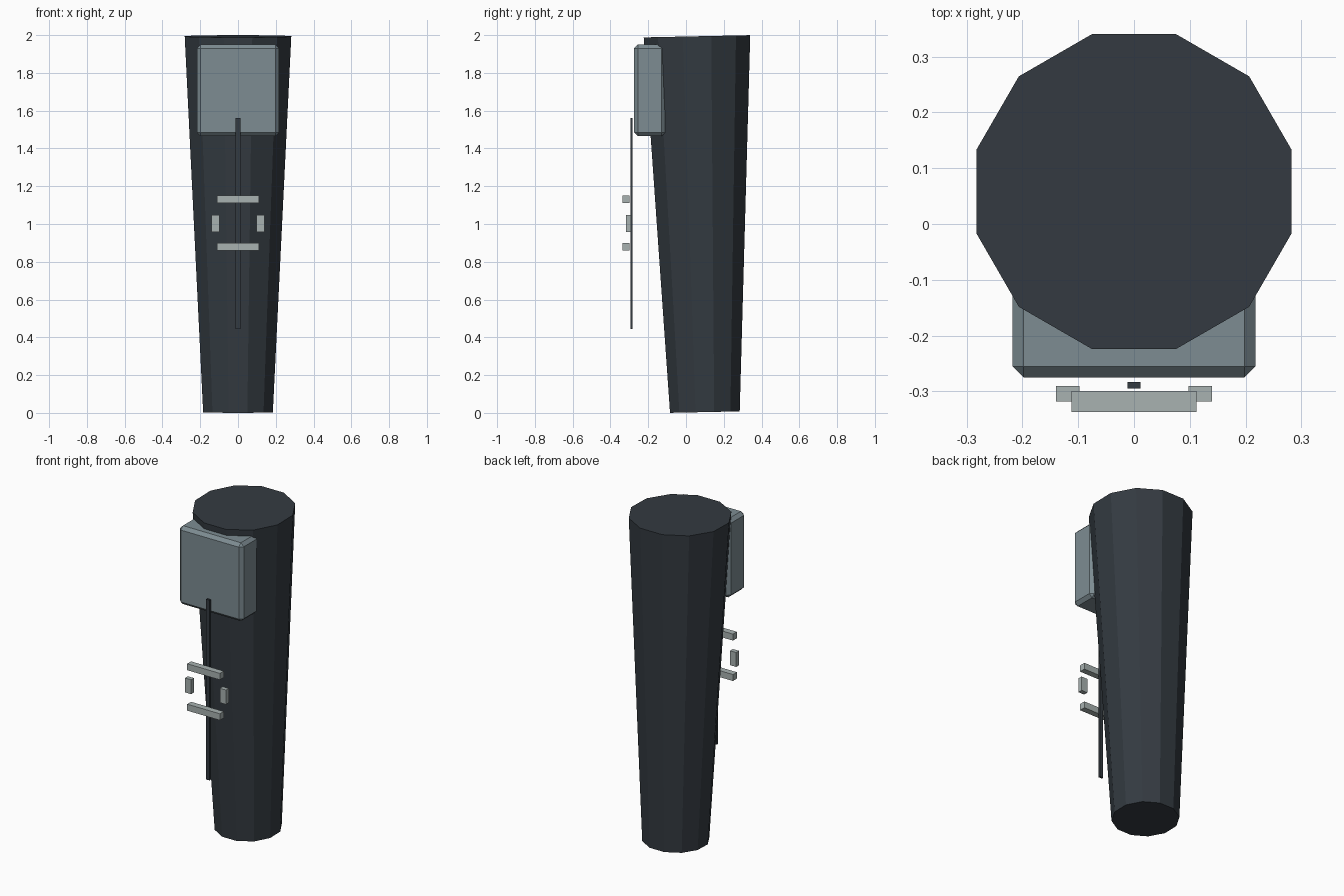
import bpy, bmesh, math
from mathutils import Matrix

if "Cube" in bpy.data.objects:
    bpy.data.objects.remove(bpy.data.objects["Cube"])


def material(name, rgb):
    m = bpy.data.materials.new(name)
    m.diffuse_color = (*rgb, 1)
    m.use_nodes = True
    m.node_tree.nodes["Principled BSDF"].inputs["Base Color"].default_value = m.diffuse_color
    return m


CHARCOAL = material("charcoal", (0.034, 0.043, 0.053))
GLASS = material("blue_grey", (0.205, 0.262, 0.288))
METAL = material("pale_grey", (0.392, 0.445, 0.440))


def add_object(name, bm, mat):
    mesh = bpy.data.meshes.new(name)
    bm.to_mesh(mesh)
    bm.free()
    mesh.materials.append(mat)
    ob = bpy.data.objects.new(name, mesh)
    bpy.context.collection.objects.link(ob)
    return ob


def box(name, x, y, z, mat, bevel=0):
    """Box from (min, max) ranges, with an optional chamfer."""
    bm = bmesh.new()
    bmesh.ops.create_cube(bm, size=1)
    for v in bm.verts:
        v.co = [r[0] if c < 0 else r[1] for c, r in zip(v.co, (x, y, z))]
    ob = add_object(name, bm, mat)
    if bevel:
        mod = ob.modifiers.new("chamfer", "BEVEL")
        mod.width = bevel
        mod.segments = 1
    return ob


# Tapered twelve-sided body, leaning slightly forward
bm = bmesh.new()
bmesh.ops.create_cone(bm, cap_ends=True, segments=12, radius1=0.191,
                      radius2=0.292, depth=1.99)
flat = max(bm.verts, key=lambda v: v.co.z + v.co.x * 0.01).co
turn = math.radians(15) - math.atan2(flat.y, flat.x)
bm.transform(Matrix.Translation((0, 0.079, 0.999))
             @ Matrix.Rotation(0.021, 4, "X")
             @ Matrix.Rotation(turn, 4, "Z"))
add_object("tapered_body", bm, CHARCOAL)

# Chamfered panel at the upper front
box("front_panel", (-0.218, 0.218), (-0.275, -0.11), (1.465, 1.95), GLASS, 0.02)

# Thin upright strip
box("upright_strip", (-0.012, 0.012), (-0.295, -0.283), (0.445, 1.56), CHARCOAL)

# Open frame of four bars
for name, z in (("lower_bar", 0.88), ("upper_bar", 1.13)):
    box(name, (-0.112, 0.112), (-0.337, -0.299), (z - 0.02, z + 0.02), METAL)
for name, s in (("left_bar", -1), ("right_bar", 1)):
    c = s * 0.119
    box(name, (c - 0.021, c + 0.021), (-0.318, -0.29), (0.958, 1.047), METAL)
